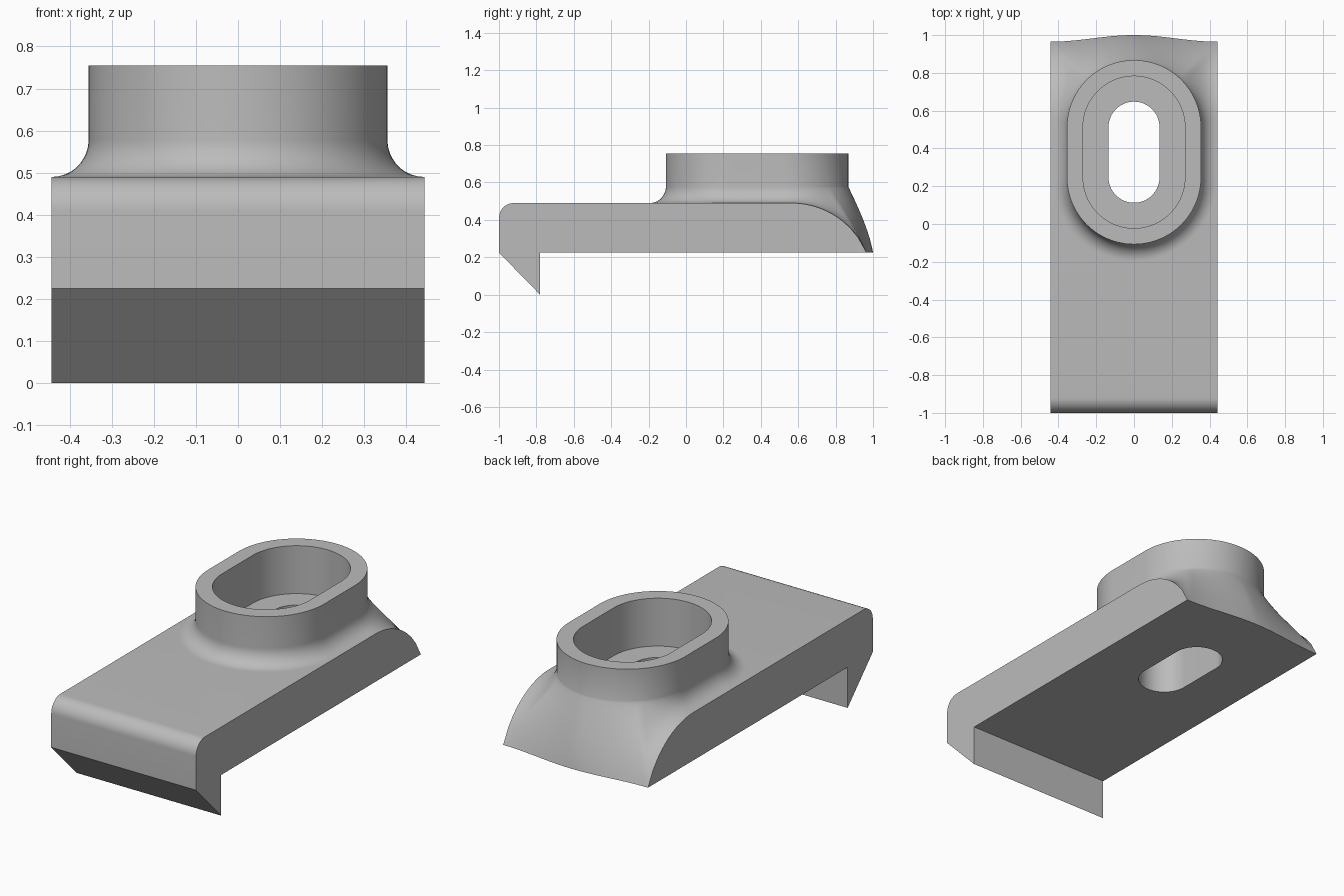
import bpy
import bmesh
from math import sin, cos, pi, radians, atan, atan2, sqrt, hypot
from mathutils import Vector

cube = bpy.data.objects.get("Cube")
if cube:
    bpy.data.objects.remove(cube)

HALF_W, BOTTOM, TOP = 0.443, 0.225, 0.49      # plate
BACK, BULGE = 0.965, 0.035                    # rear edge and its middle bulge
Y_REAR, Y_FRONT = 0.5125, 0.2475              # centres of the boss's round ends
R_OUT, R_IN, R_SLOT = 0.355, 0.27, 0.135
RIM, FILLET_Z = 0.755, 0.58
ARC_Y = 0.565                                 # where the rear slope begins
RUN, DROP = BACK - ARC_Y, TOP - BOTTOM
ARC_R = (RUN**2 + DROP**2) / (2 * DROP)
CORNER = atan2(BACK - Y_REAR, HALF_W)

mat = bpy.data.materials.new("plain_grey")
mat.use_nodes = True
grey = (0.5, 0.5, 0.5, 1)
mat.diffuse_color = grey
mat.node_tree.nodes["Principled BSDF"].inputs["Base Color"].default_value = grey


def span(a, b, n):
    return [a + (b - a) * i / n for i in range(n)]


# Angles round the boss, with a sample exactly on each rear plate corner
rear = span(0, CORNER, 16) + span(CORNER, pi - CORNER, 32) + span(pi - CORNER, pi, 16) + [pi]
front = span(pi, 2 * pi, 48) + [2 * pi]
stations = [(a, Y_REAR) for a in rear] + [(a, Y_FRONT) for a in front]
N = len(stations)


def ring_point(a, cy, r, z):
    return Vector((r * cos(a), cy + r * sin(a), z))


def skirt_end(a, cy):
    """Outer end of the blend and the angle at which it arrives there."""
    if cy == Y_FRONT:
        return ring_point(a, cy, HALF_W, TOP), 0
    steep = RUN / sqrt(ARC_R**2 - RUN**2)
    if CORNER - 1e-6 <= a <= pi - CORNER + 1e-6:
        x = HALF_W * cos(a) / cos(CORNER)
        y = BACK + BULGE * (0.5 + 0.5 * cos(pi * x / HALF_W))
        base = atan(steep * sin(CORNER))
        return Vector((x, y, BOTTOM)), base + (radians(80) - base) * (1 - abs(x) / HALF_W)
    side = 1 if a < pi / 2 else -1
    y = Y_REAR + HALF_W * abs(sin(a) / cos(a))
    d = max(0, y - ARC_Y)
    h = sqrt(ARC_R**2 - d * d)
    return Vector((side * HALF_W, y, TOP - ARC_R + h)), atan(d / h * sin(a))


def skirt_profile(a, cy, steps=16):
    """Curve sweeping from the boss wall out to the plate."""
    p0 = ring_point(a, cy, R_OUT, FILLET_Z)
    p3, phi = skirt_end(a, cy)
    flat = Vector((p3.x - p0.x, p3.y - p0.y, 0))
    handle = 0.4 * hypot(flat.length, p0.z - p3.z)
    flat.normalize()
    lean = 0.02 * max(0, sin(a))
    p1 = p0 + flat * lean - Vector((0, 0, 0.05))
    p2 = p3 - flat * handle * cos(phi) + Vector((0, 0, handle * sin(phi)))
    pts = []
    for i in range(steps + 1):
        t = i / steps
        s = 1 - t
        pts.append(p0 * s**3 + p1 * 3 * s * s * t + p2 * 3 * s * t * t + p3 * t**3)
    return pts


bm = bmesh.new()


def face(verts):
    clean = [v for i, v in enumerate(verts) if (v.co - verts[i - 1].co).length > 1e-5]
    if len(clean) > 2:
        bm.faces.new(clean)


# Slot, pocket, rim, wall, skirt, plate sides and underside, ring after ring
columns = []
for a, cy in stations:
    skirt = skirt_profile(a, cy)
    under = Vector((skirt[-1].x, skirt[-1].y, BOTTOM))
    column = [under]
    for r, z in ((R_SLOT, BOTTOM), (R_SLOT, TOP), (R_IN, TOP), (R_IN, RIM), (R_OUT, RIM)):
        column.append(ring_point(a, cy, r, z))
    columns.append([bm.verts.new(p) for p in column + skirt])
for i in range(N):
    c, d = columns[i], columns[(i + 1) % N]
    for j in range(len(c) - 1):
        face([c[j], d[j], d[j + 1], c[j + 1]])

# Rear edge and plate flanks beside the boss
for i in range(N):
    c, d = columns[i], columns[(i + 1) % N]
    if stations[i][1] == Y_REAR or i == N - 1:
        face([c[-1], d[-1], d[0], c[0]])

# Front of the plate: rounded nose and hooked lip, drawn from top to underside
nose_r = 0.08
nose = [(-1 + nose_r - nose_r * sin(t), TOP - nose_r + nose_r * cos(t))
        for t in span(0, pi / 2, 12) + [pi / 2]]
nose += [(-1, BOTTOM), (-0.78, 0), (-0.78, BOTTOM)]
right, left = [[bm.verts.new((s * HALF_W, y, z)) for y, z in nose] for s in (1, -1)]
for i in range(len(nose) - 1):
    face([right[i], right[i + 1], left[i + 1], left[i]])
first = len(rear)
face([c[-1] for c in columns[first:]] + [right[0], left[0]])
face([c[0] for c in columns[first:]] + [right[-1], left[-1]])
face(right + [columns[-1][0], columns[-1][-1]])
face(left + [columns[first][0], columns[first][-1]])

bmesh.ops.remove_doubles(bm, verts=bm.verts, dist=1e-5)
bmesh.ops.recalc_face_normals(bm, faces=bm.faces)
mesh = bpy.data.meshes.new("slotted_clip")
bm.to_mesh(mesh)
bm.free()
mesh.materials.append(mat)
clip = bpy.data.objects.new("slotted_clip", mesh)
bpy.context.collection.objects.link(clip)
bpy.ops.object.select_all(action="DESELECT")
clip.select_set(True)
bpy.context.view_layer.objects.active = clip
bpy.ops.object.shade_smooth_by_angle(angle=radians(30))
